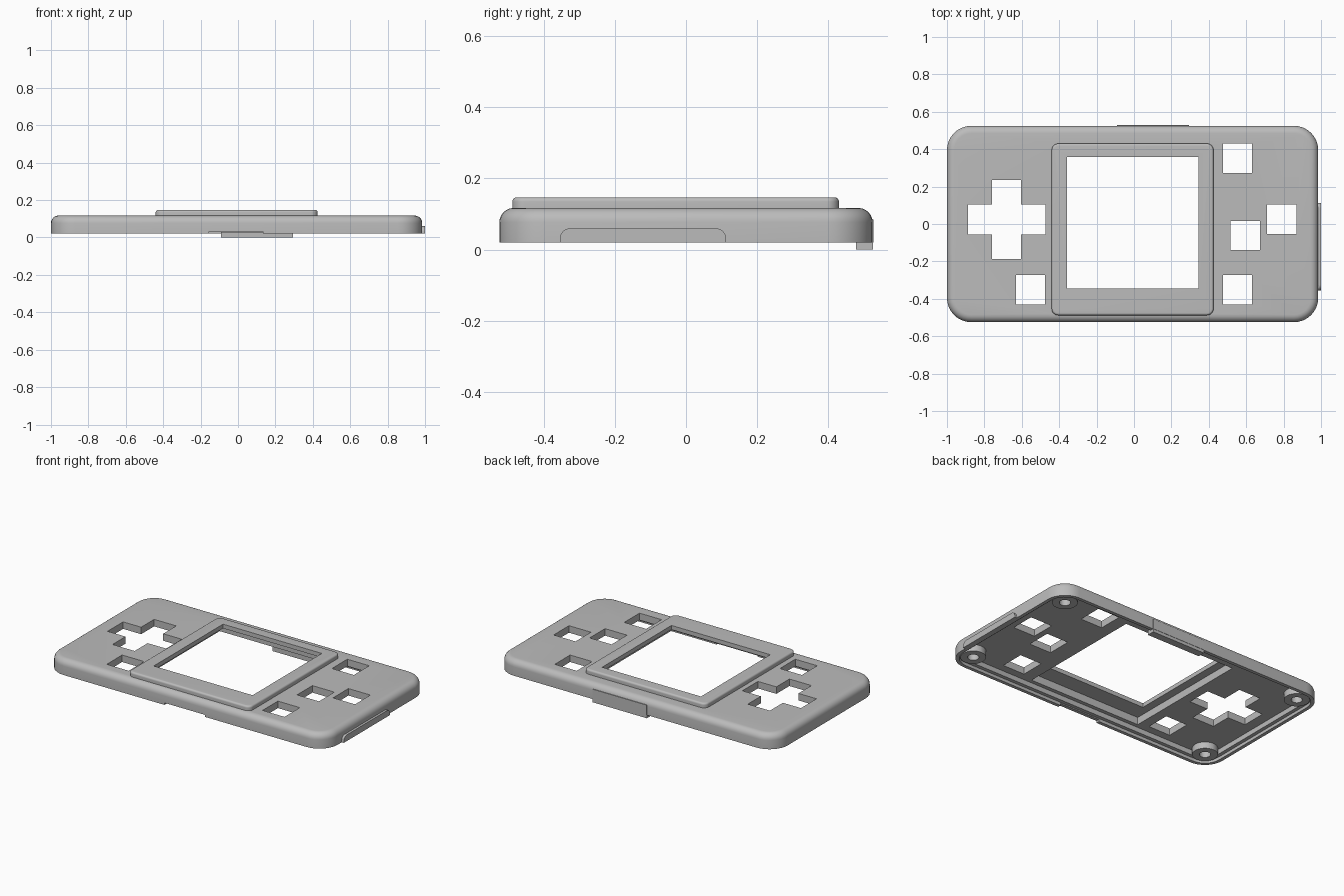
import bpy, bmesh, math

old = bpy.data.objects.get("Cube")
if old:
    bpy.data.objects.remove(old)

grey = bpy.data.materials.new("light_grey_plastic")
grey.use_nodes = True
colour = (0.5, 0.5, 0.5, 1)
grey.diffuse_color = colour
grey.node_tree.nodes["Principled BSDF"].inputs["Base Color"].default_value = colour


def rounded_rect(x0, x1, y0, y1, r, steps=8):
    """Outline of a rectangle with rounded corners, counter-clockwise."""
    if r <= 0:
        return [(x0, y0), (x1, y0), (x1, y1), (x0, y1)]
    corners = [(x1 - r, y1 - r), (x0 + r, y1 - r), (x0 + r, y0 + r), (x1 - r, y0 + r)]
    return [(cx + r * math.cos(a), cy + r * math.sin(a))
            for q, (cx, cy) in enumerate(corners)
            for a in [(q + i / steps) * math.pi / 2 for i in range(steps + 1)]]


def loft(name, layers):
    """Closed solid through stacked (outline, z) layers."""
    bm = bmesh.new()
    rings = [[bm.verts.new((x, y, z)) for x, y in outline] for outline, z in layers]
    n = len(rings[0])
    for low, high in zip(rings, rings[1:]):
        for i in range(n):
            j = (i + 1) % n
            bm.faces.new((low[i], low[j], high[j], high[i]))
    bm.faces.new(rings[0][::-1])
    bm.faces.new(rings[-1])
    bmesh.ops.recalc_face_normals(bm, faces=bm.faces)
    mesh = bpy.data.meshes.new(name)
    bm.to_mesh(mesh)
    bm.free()
    mesh.materials.append(grey)
    obj = bpy.data.objects.new(name, mesh)
    bpy.context.collection.objects.link(obj)
    return obj


def block(name, x, y, z, r=0):
    outline = rounded_rect(*x, *y, r)
    return loft(name, [(outline, z[0]), (outline, z[1])])


def pillow(name, x, y, z, corner, fillet, steps=6):
    """Rounded block with a filleted top edge."""
    layers = [(rounded_rect(*x, *y, corner), z[0])]
    for i in range(steps + 1):
        a = i / steps * math.pi / 2
        d = fillet * (1 - math.cos(a))
        layers.append((rounded_rect(x[0] + d, x[1] - d, y[0] + d, y[1] - d, corner - d),
                       z[1] - fillet + fillet * math.sin(a)))
    return loft(name, layers)


def combine(target, tool, operation):
    """Apply a boolean and discard the tool."""
    tool.hide_render = True
    mod = target.modifiers.new("combine", 'BOOLEAN')
    mod.operation, mod.solver, mod.object = operation, 'EXACT', tool
    bpy.ops.object.select_all(action='DESELECT')
    bpy.context.view_layer.objects.active = target
    target.select_set(True)
    bpy.ops.object.modifier_apply(modifier=mod.name)
    bpy.data.objects.remove(tool)


def smooth(obj):
    bpy.ops.object.select_all(action='DESELECT')
    bpy.context.view_layer.objects.active = obj
    obj.select_set(True)
    bpy.ops.object.shade_smooth_by_angle(angle=math.radians(30))


# Shell with raised screen bezel
X, Y = (-1, 0.985), (-0.525, 0.525)
BOTTOM, INNER, TOP = 0.02, 0.072, 0.117
shell = pillow("front_shell", X, Y, (BOTTOM, TOP), 0.13, 0.04)
bezel = pillow("screen_bezel", (-0.44, 0.425), (-0.488, 0.43), (0.09, 0.147), 0.035, 0.012)
combine(shell, bezel, 'UNION')


# Hollow underside with a stepped rim
def cavity(inset, top):
    return block("cavity", (X[0] + inset, X[1] - inset), (Y[0] + inset, Y[1] - inset),
                 (-0.1, top), 0.13 - inset)


combine(shell, cavity(0.022, 0.04), 'DIFFERENCE')
combine(shell, cavity(0.045, INNER), 'DIFFERENCE')

# Screen pocket and window
combine(shell, block("pocket", (-0.41, 0.395), (-0.455, 0.4), (0.05, 0.12)), 'DIFFERENCE')
combine(shell, block("window", (-0.357, 0.345), (-0.345, 0.358), (0, 0.3)), 'DIFFERENCE')

# Direction pad opening
combine(shell, block("pad_across", (-0.888, -0.472), (-0.055, 0.103), (0, 0.3)), 'DIFFERENCE')
combine(shell, block("pad_upright", (-0.76, -0.603), (-0.187, 0.235), (0, 0.3)), 'DIFFERENCE')

# Square button openings
HALF = 0.078
for cx, cy in [(0.553, 0.352), (0.79, 0.025), (0.595, -0.062), (0.553, -0.352), (-0.553, -0.352)]:
    cutter = block("button_cut", (cx - HALF, cx + HALF), (cy - HALF, cy + HALF), (0, 0.3))
    combine(shell, cutter, 'DIFFERENCE')

# Latch slot in the front wall
combine(shell, block("slot", (-0.155, 0.135), (-0.6, -0.46), (0, 0.033)), 'DIFFERENCE')
smooth(shell)

# Screw bosses in the four corners
for sx, side in ((1, "left"), (-1, "right")):
    for sy, end in ((1, "back"), (-1, "front")):
        cx, cy = -0.0075 + sx * 0.88, sy * 0.415
        boss = block(f"screw_boss_{end}_{side}", (cx - 0.075, cx + 0.075),
                     (cy - 0.075, cy + 0.075), (0.03, 0.08), 0.0749)
        hole = block("screw_hole", (cx - 0.033, cx + 0.033), (cy - 0.033, cy + 0.033),
                     (0, 0.07), 0.0329)
        combine(boss, hole, 'DIFFERENCE')
        smooth(boss)

# Latch on the back wall
block("back_latch", (-0.09, 0.295), (0.478, 0.526), (0, 0.03))
block("back_latch_plate", (-0.09, 0.295), (0.515, 0.528), (0.02, 0.085))

# Side flap with rounded upper corners, drawn flat then stood on its edge
flap = block("side_flap", (-0.355, 0.113), (-0.06, 0.06), (0.97, 1.0), 0.03)
for v in flap.data.vertices:
    y, z, x = v.co
    v.co = (x, y, max(z, BOTTOM))
smooth(flap)
